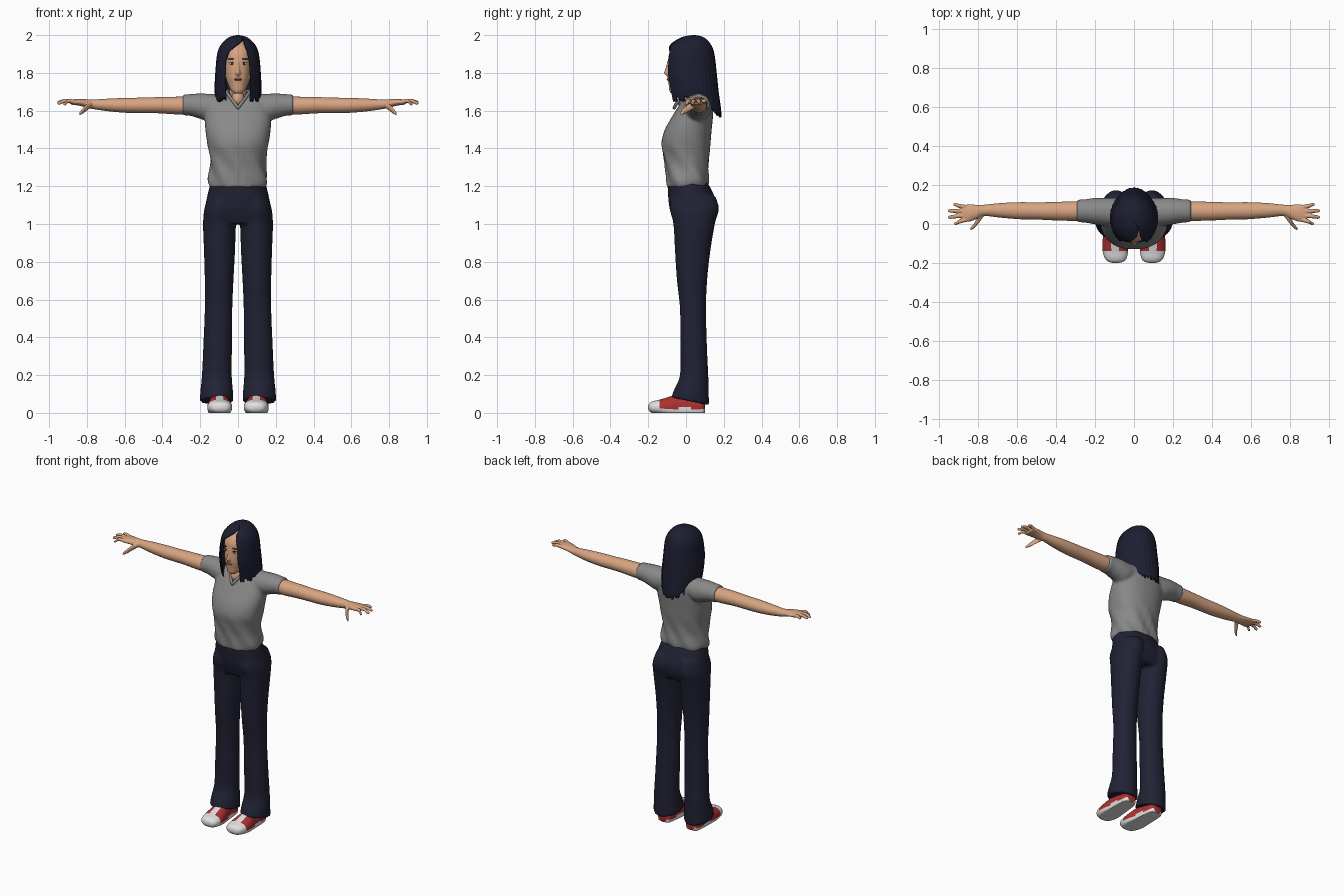
import bpy, bmesh, math, random
from mathutils import Vector

random.seed(4)
if "Cube" in bpy.data.objects:
    bpy.data.objects.remove(bpy.data.objects["Cube"])


def material(name, r, g, b):
    m = bpy.data.materials.new(name)
    m.use_nodes = True
    m.diffuse_color = (r, g, b, 1)
    m.node_tree.nodes["Principled BSDF"].inputs["Base Color"].default_value = (r, g, b, 1)
    return m


HAIR = material("dark hair", .012, .013, .03)
NAVY = material("navy cloth", .015, .016, .034)
GREY = material("grey cloth", .25, .25, .25)
SKIN = material("skin", .68, .37, .22)
RED = material("red canvas", .42, .03, .03)
WHITE = material("white rubber", .75, .75, .75)
LIPS = material("lips", .42, .14, .11)
DARK = material("eye dark", .03, .02, .02)


def smooth_rows(rows, steps=5):
    """Catmull-Rom through the given rows."""
    out = []
    for i in range(len(rows) - 1):
        p0, p1, p2, p3 = (Vector(rows[max(0, min(len(rows) - 1, i + k))]) for k in (-1, 0, 1, 2))
        for j in range(steps):
            t = j / steps
            out.append(p1 + (p2 - p0) * t / 2 + (2 * p0 - 5 * p1 + 4 * p2 - p3) * t * t / 2
                       + (3 * p1 - p0 - 3 * p2 + p3) * t ** 3 / 2)
    return out + [Vector(rows[-1])]


def loft(bm, rows, axis="z", side=1, power=2, n=36, warp=None):
    """Closed tube through rows of (station, centre, centre, radius, radius)."""
    rings = []
    for s, c1, c2, r1, r2 in smooth_rows(rows):
        ring = []
        for k in range(n):
            a = math.tau * k / n
            c, d = math.cos(a), math.sin(a)
            u = c1 + r1 * math.copysign(abs(c) ** (2 / power), c)
            v = c2 + r2 * math.copysign(abs(d) ** (2 / power), d)
            p = {"x": (s, u, v), "y": (u, s, v), "z": (u, v, s)}[axis]
            p = warp(*p) if warp else p
            ring.append(bm.verts.new((p[0] * side, p[1], p[2])))
        rings.append(ring)
    for a, b in zip(rings, rings[1:]):
        for k in range(n):
            bm.faces.new((a[k], a[(k + 1) % n], b[(k + 1) % n], b[k]))
    bm.faces.new(rings[0][::-1])
    bm.faces.new(rings[-1])


def finish(name, bm, mats, voxel=0, mirror=False, relax=3):
    bmesh.ops.recalc_face_normals(bm, faces=bm.faces)
    mesh = bpy.data.meshes.new(name)
    bm.to_mesh(mesh)
    bm.free()
    for m in mats:
        mesh.materials.append(m)
    mesh.polygons.foreach_set("use_smooth", [True] * len(mesh.polygons))
    ob = bpy.data.objects.new(name, mesh)
    bpy.context.collection.objects.link(ob)
    if voxel:
        r = ob.modifiers.new("blend", "REMESH")
        r.mode, r.voxel_size, r.use_smooth_shade = "VOXEL", voxel, True
        s = ob.modifiers.new("relax", "SMOOTH")
        s.factor, s.iterations = .5, relax
    if mirror:
        ob.modifiers.new("mirror", "MIRROR").use_mirror_merge = False
    return ob


def ball(name, loc, size, mat, mirror=False):
    bm = bmesh.new()
    bmesh.ops.create_uvsphere(bm, u_segments=20, v_segments=12, radius=1)
    for v in bm.verts:
        v.co = Vector(a * b + c for a, b, c in zip(v.co, size, loc))
    return finish(name, bm, [mat], mirror=mirror)


# Trousers: hips blended with two flared legs, hem lower at the heel
def hem(x, y, z):
    return x, y, z - (y - .02) * .3 * max(0, 1 - z / .2)


bm = bmesh.new()
loft(bm, [(1.23, 0, .005, .143, .103), (1.17, 0, .022, .158, .118), (1.1, 0, .038, .173, .128),
          (1.04, 0, .042, .183, .118), (1.0, 0, .04, .184, .1)], power=2.2)
for side in (1, -1):
    loft(bm, [(1.15, .085, .04, .07, .115), (1.08, .092, .044, .086, .13), (1.0, .098, .043, .087, .11),
              (.85, .098, .035, .082, .093), (.7, .1, .032, .076, .08), (.55, .103, .037, .073, .069),
              (.35, .108, .04, .076, .071), (.2, .112, .043, .079, .075), (.12, .113, .03, .086, .09),
              (.062, .113, .022, .089, .101)], side=side, warp=hem)
finish("trousers", bm, [NAVY], voxel=.009)


# Shirt: torso with soft folds, blended with short sleeves
def folds(x, y, z):
    w = .005 * max(0, min(1, (1.45 - z) / .15))
    k = 1 + w / .13 * math.sin(7 * math.atan2(y, x) + 34 * z)
    return x * k, y * k, z


bm = bmesh.new()
loft(bm, [(1.195, 0, .005, .146, .106), (1.23, 0, .008, .157, .112), (1.3, 0, .004, .148, .114),
          (1.36, 0, .001, .15, .121), (1.43, 0, 0, .163, .13), (1.5, 0, .012, .173, .124),
          (1.57, 0, .035, .176, .108), (1.63, 0, .054, .165, .09), (1.67, 0, .06, .13, .07),
          (1.695, 0, .06, .07, .05)], power=2.3, warp=folds)
for side in (1, -1):
    loft(bm, [(.06, .06, 1.635, .07, .055), (.14, .062, 1.615, .073, .074), (.2, .066, 1.624, .068, .067),
              (.25, .067, 1.63, .06, .058), (.293, .067, 1.63, .058, .054)], axis="x", side=side)
finish("shirt", bm, [GREY], voxel=.008)

# Collar band dipping to a point at the front, with bare skin inside
half = [(0, -.062, 1.615), (.022, -.045, 1.645), (.048, -.005, 1.68), (.058, .045, 1.7), (.035, .09, 1.705), (0, .1, 1.705)]
path = smooth_rows(half) + [Vector((-p.x, p.y, p.z)) for p in smooth_rows(half)[-2:0:-1]]
cu = bpy.data.curves.new("collar", "CURVE")
cu.dimensions, cu.bevel_depth, cu.bevel_resolution = "3D", .009, 2
sp = cu.splines.new("POLY")
sp.points.add(len(path) - 1)
for pt, p in zip(sp.points, path):
    pt.co = (*p, 1)
sp.use_cyclic_u = True
cu.materials.append(GREY)
bpy.context.collection.objects.link(bpy.data.objects.new("collar", cu))
ball("bare_throat", (0, -.005, 1.66), (.036, .05, .045), SKIN)

# Arms with palms and spread fingers
bm = bmesh.new()
loft(bm, [(.24, .067, 1.628, .05, .046), (.32, .066, 1.627, .05, .047), (.42, .066, 1.629, .047, .043),
          (.5, .067, 1.628, .044, .041), (.58, .068, 1.628, .044, .04), (.68, .07, 1.63, .038, .034),
          (.77, .07, 1.634, .029, .025), (.81, .062, 1.64, .037, .021), (.85, .056, 1.645, .045, .017),
          (.885, .056, 1.645, .04, .013)], axis="x")
for y0, x1, y1, z1 in ((.022, .925, .002, 1.636), (.044, .957, .035, 1.64), (.066, .957, .068, 1.645), (.087, .928, .1, 1.648)):
    loft(bm, [(.86, y0, 1.645, .011, .012), ((.87 + x1) / 2, (y0 + y1) / 2, 1.652, .0105, .0105),
              (x1 - .01, y1, z1, .009, .009), (x1, y1, z1, .004, .004)], axis="x", n=12)
loft(bm, [(.775, .05, 1.632, .015, .015), (.8, .02, 1.618, .018, .018), (.822, -.01, 1.598, .013, .015),
          (.84, -.026, 1.583, .007, .008)], axis="x", n=14)
finish("arms", bm, [SKIN], voxel=.004, mirror=True, relax=2)

# Neck and head
bm = bmesh.new()
loft(bm, [(1.6, 0, .05, .055, .05), (1.68, 0, .035, .046, .046), (1.78, 0, .03, .046, .05)])
loft(bm, [(1.69, 0, -.055, .018, .022), (1.705, 0, -.043, .036, .045), (1.74, 0, -.018, .054, .074),
          (1.78, 0, -.006, .066, .092), (1.84, 0, .004, .073, .1), (1.9, 0, .01, .076, .1),
          (1.945, 0, .02, .065, .082), (1.97, 0, .025, .035, .04)], power=2.15)
loft(bm, [(1.785, 0, -.092, .013, .012), (1.8, 0, -.1, .013, .016), (1.83, 0, -.095, .008, .012),
          (1.86, 0, -.09, .007, .01)], n=16)
finish("head", bm, [SKIN], voxel=.005, relax=2)

# Painted face
ball("eye_whites", (.032, -.0865, 1.849), (.014, .005, .006), WHITE, True)
ball("irises", (.031, -.0895, 1.849), (.006, .0045, .006), DARK, True)
ball("upper_lids", (.033, -.0875, 1.856), (.016, .005, .0025), DARK, True)
ball("eyebrows", (.034, -.0875, 1.874), (.019, .005, .003), HAIR, True)
ball("lips", (0, -.0945, 1.766), (.021, .007, .007), LIPS)
ball("mouth_line", (0, -.0985, 1.766), (.019, .0045, .0015), DARK)


# Hair: bobbed shell open at the face, parted off-centre, ragged lower edge
def sample(table, z):
    for a, b in zip(table, table[1:]):
        if z >= b[0]:
            t = (a[0] - z) / (a[0] - b[0])
            return [p + (q - p) * t for p, q in zip(a, b)]
    return table[-1]


SHAPE = [tuple(r) for r in smooth_rows([  # height, half width, front, back
    (2.0, .008, .03, .05), (1.988, .05, -.025, .095), (1.95, .09, -.083, .132), (1.9, .11, -.105, .15),
    (1.8, .12, -.118, .162), (1.7, .123, -.1, .172), (1.62, .112, -.085, .183), (1.54, .1, -.07, .19)])]
OPENING = [(2.0, 0, 0), (1.985, .028, .028), (1.965, .015, .032), (1.945, -.012, .038), (1.915, -.048, .05),
           (1.86, -.068, .062), (1.75, -.07, .068), (1.6, -.06, .062)]
COLS, ROWS = 120, 36
bm = bmesh.new()
grid = []
jag = [random.uniform(-.012, .022) for _ in range(COLS + 1)]
for i in range(COLS + 1):
    back = .5 - .5 * math.cos(math.tau * i / COLS)
    low = 1.655 - .085 * max(0, back - .35) / .65 + jag[i]
    col = []
    for j in range(ROWS + 1):
        z = 2.0 - (2.0 - low) * (j / ROWS) ** 1.5
        _, rx, yf, yb = sample(SHAPE, z)
        _, xl, xr = sample(OPENING, z)
        a0, a1 = (math.asin(max(-1, min(1, x / rx))) for x in (xr, xl))
        a = a0 + (math.tau + a1 - a0) * i / COLS
        k = 1 + .012 * math.sin(i * 1.4) * j / ROWS
        col.append(bm.verts.new((rx * k * math.sin(a), (yf + yb) / 2 - (yb - yf) / 2 * k * math.cos(a), z)))
    grid.append(col)
for a, b in zip(grid, grid[1:]):
    for j in range(ROWS):
        bm.faces.new((a[j], a[j + 1], b[j + 1], b[j]))
bm.faces.new([c[0] for c in grid])
hair = finish("hair", bm, [HAIR])
thick = hair.modifiers.new("thickness", "SOLIDIFY")
thick.thickness, thick.offset = .008, -1

# Shoes: red canvas with white sole, toe cap and tongue
bm = bmesh.new()
loft(bm, [(-.2, .093, .03, .015, .008), (-.193, .093, .03, .04, .022), (-.175, .094, .03, .056, .032),
          (-.14, .096, .03, .065, .04), (-.09, .098, .03, .064, .055), (-.04, .1, .03, .056, .07),
          (.04, .103, .03, .05, .07), (.085, .104, .03, .044, .06), (.1, .104, .03, .028, .03)],
     axis="y", power=2.3, n=48, warp=lambda x, y, z: (x, y, max(0, z)))
for f in bm.faces:
    c = f.calc_center_median()
    tongue = abs(c.x - .098) < .02 and c.z > .05 and c.y < -.07
    f.material_index = int(c.z < .024 or c.y < -.14 or tongue)
finish("shoes", bm, [RED, WHITE], mirror=True)
